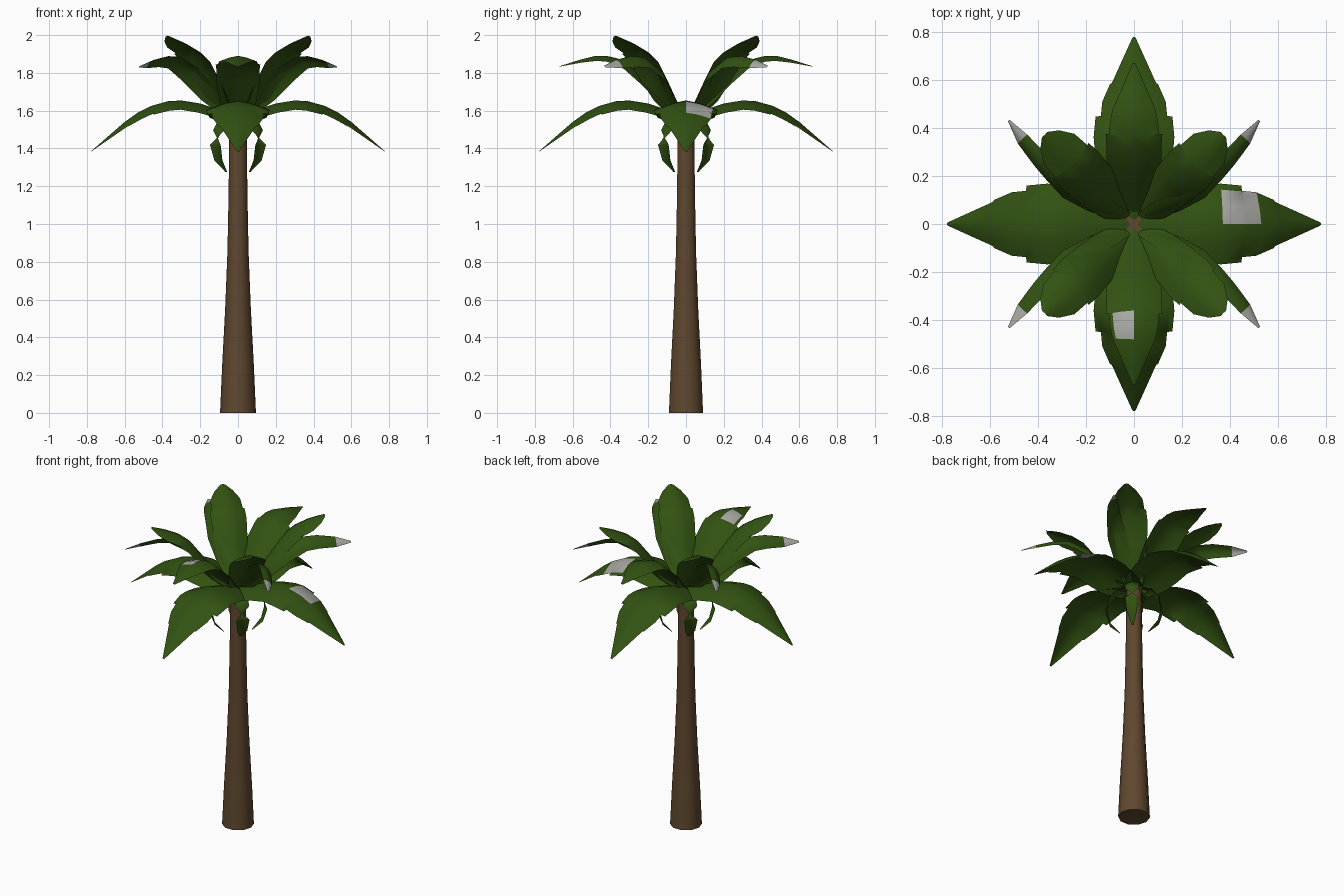
import bpy, bmesh, math
from mathutils import Vector, Matrix

if "Cube" in bpy.data.objects:
    bpy.data.objects.remove(bpy.data.objects["Cube"])


def material(name, rgb):
    m = bpy.data.materials.new(name)
    m.diffuse_color = (*rgb, 1)
    m.use_nodes = True
    m.node_tree.nodes["Principled BSDF"].inputs["Base Color"].default_value = m.diffuse_color
    return m


GREEN = material("leaf green", (0.032, 0.085, 0.006))
BROWN = material("bark brown", (0.115, 0.063, 0.028))
GREY = material("pale grey", (0.40, 0.40, 0.38))
COLUMNS = (-1, -0.85, -0.45, 0, 0.45, 0.85, 1)


def finish(bm, name, mats, angle):
    bmesh.ops.recalc_face_normals(bm, faces=bm.faces)
    mesh = bpy.data.meshes.new(name)
    bm.to_mesh(mesh)
    bm.free()
    ob = bpy.data.objects.new(name, mesh)
    bpy.context.collection.objects.link(ob)
    for m in mats:
        mesh.materials.append(m)
    bpy.ops.object.select_all(action='DESELECT')
    ob.select_set(True)
    bpy.context.view_layer.objects.active = ob
    bpy.ops.object.shade_smooth_by_angle(angle=math.radians(angle))
    return ob


def leaf(name, rows, transform, fold=0.3, roll=0.0, grey=None):
    """Folded blade swept along rows of (x, y, z, half width)."""
    bm = bmesh.new()
    pts = [Vector(r[:3]) for r in rows]
    grid = []
    for i, p in enumerate(pts):
        tangent = (pts[min(i + 1, len(pts) - 1)] - pts[max(i - 1, 0)]).normalized()
        side = Vector((-tangent.y, tangent.x, 0)).normalized()
        up = tangent.cross(side)
        across = side * math.cos(roll) + up * math.sin(roll)
        normal = tangent.cross(across)
        w = rows[i][3]
        grid.append([bm.verts.new(p + across * (w * c) - normal * (w * fold * abs(c) ** 1.5))
                     for c in COLUMNS])
    for a, b in zip(grid, grid[1:]):
        for j in range(len(COLUMNS) - 1):
            bm.faces.new((a[j], a[j + 1], b[j + 1], b[j]))
    bm.transform(transform)
    if grey:
        for f in bm.faces:
            if grey(f.calc_center_median()):
                f.material_index = 1
    return finish(bm, name, (GREEN, GREY), 50)


def straight(profile):
    return [(r, 0, z, w) for r, z, w in profile]


def turn(degrees):
    return Matrix.Rotation(math.radians(degrees), 4, 'Z')


# Trunk: tapered, with a flared foot
bm = bmesh.new()
rings = []
SIDES = 10
for z, r in ((0, 0.095), (0.25, 0.084), (0.55, 0.068), (0.85, 0.056), (1.15, 0.05), (1.58, 0.045)):
    rings.append([bm.verts.new((r * math.cos(2 * math.pi * k / SIDES),
                                r * math.sin(2 * math.pi * k / SIDES), z)) for k in range(SIDES)])
for a, b in zip(rings, rings[1:]):
    for k in range(SIDES):
        n = (k + 1) % SIDES
        bm.faces.new((a[k], a[n], b[n], b[k]))
bm.faces.new(rings[0][::-1])
bm.faces.new(rings[-1])
finish(bm, "trunk", (BROWN,), 50)

# Four wide drooping leaves, with a torn notch in the edges
droop = straight([(0, 1.575, 0.10), (0.10, 1.605, 0.15), (0.20, 1.638, 0.165), (0.30, 1.654, 0.163),
                  (0.37, 1.65, 0.168), (0.46, 1.625, 0.16), (0.468, 1.621, 0.138),
                  (0.53, 1.59, 0.132), (0.60, 1.54, 0.10), (0.605, 1.536, 0.092),
                  (0.69, 1.462, 0.05), (0.778, 1.385, 0.006)])
for k in range(4):
    leaf("drooping_leaf", droop, turn(90 * k), 0.30,
         grey=lambda c: 0.36 < c.x < 0.54 and 0 < c.y < 0.13)

# Four upright blunt leaves on the diagonals
upright = straight([(0.02, 1.56, 0.05), (0.13, 1.67, 0.085), (0.21, 1.78, 0.10), (0.29, 1.885, 0.108),
                    (0.35, 1.93, 0.105), (0.355, 1.933, 0.095), (0.43, 1.965, 0.09),
                    (0.49, 1.985, 0.055), (0.525, 1.997, 0.015)])
for k in range(4):
    leaf("upright_leaf", upright, turn(45 + 90 * k), 0.35)

# Two arching leaves at front and back
arch = straight([(0.02, 1.56, 0.06), (0.12, 1.66, 0.095), (0.22, 1.77, 0.115), (0.31, 1.85, 0.115),
                 (0.36, 1.875, 0.118), (0.365, 1.877, 0.105), (0.42, 1.89, 0.10), (0.48, 1.89, 0.09),
                 (0.56, 1.87, 0.055), (0.67, 1.835, 0.006)])
for a in (90, 270):
    leaf("arching_leaf", arch, turn(a), 0.3,
         grey=lambda c: c.y < -0.35 and c.y > -0.49 and -0.08 < c.x < 0)

# Four narrow curled leaves and four small hanging leaves, mirrored both ways
curl = [(0.03, 0.02, 1.57, 0.03), (0.15, 0.07, 1.69, 0.055), (0.25, 0.12, 1.80, 0.06),
        (0.34, 0.20, 1.865, 0.05), (0.40, 0.265, 1.87, 0.045), (0.47, 0.35, 1.855, 0.035),
        (0.522, 0.43, 1.835, 0.006)]
hang = straight([(0.03, 1.57, 0.035), (0.11, 1.56, 0.04), (0.155, 1.50, 0.042), (0.16, 1.42, 0.04),
                 (0.14, 1.34, 0.03), (0.085, 1.275, 0.006)])
for sx in (1, -1):
    for sy in (1, -1):
        mirror = Matrix.Diagonal((sx, sy, 1, 1))
        leaf("curled_leaf", curl, mirror, 0.3, math.radians(40),
             grey=lambda c: math.hypot(c.x, c.y) > 0.6)
        leaf("hanging_leaf", hang, mirror @ turn(45), 0.25)
